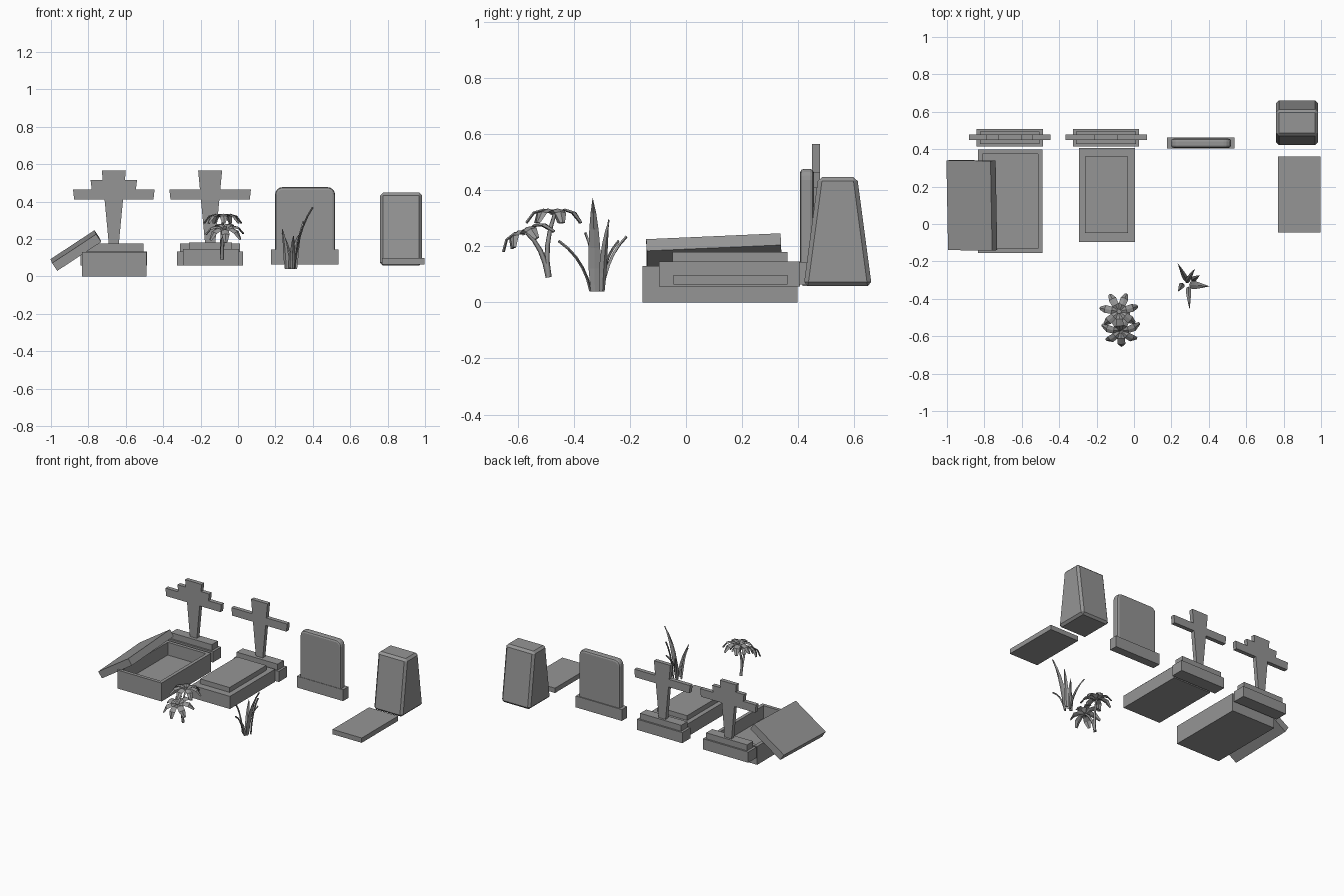
import bpy, bmesh, math
from mathutils import Vector, Matrix

if "Cube" in bpy.data.objects:
    bpy.data.objects.remove(bpy.data.objects["Cube"], do_unlink=True)

stone = bpy.data.materials.new("stone_grey")
stone.use_nodes = True
GREY = (0.3, 0.3, 0.3, 1)
stone.diffuse_color = GREY
stone.node_tree.nodes["Principled BSDF"].inputs["Base Color"].default_value = GREY


def finish(bm, name):
    bmesh.ops.recalc_face_normals(bm, faces=bm.faces)
    mesh = bpy.data.meshes.new(name)
    bm.to_mesh(mesh)
    bm.free()
    mesh.materials.append(stone)
    obj = bpy.data.objects.new(name, mesh)
    bpy.context.collection.objects.link(obj)
    return obj


def add_bevel(obj, width, segments=1):
    mod = obj.modifiers.new("edge_bevel", "BEVEL")
    mod.width, mod.segments = width, segments
    mod.limit_method = "ANGLE"


def prism(name, profile, y0, y1):
    """Extrude an (x, z) outline along y."""
    bm = bmesh.new()
    face = bm.faces.new([bm.verts.new((x, y0, z)) for x, z in profile])
    new = bmesh.ops.extrude_face_region(bm, geom=[face])["geom"]
    verts = [v for v in new if isinstance(v, bmesh.types.BMVert)]
    bmesh.ops.translate(bm, verts=verts, vec=(0, y1 - y0, 0))
    return finish(bm, name)


def box(name, x0, x1, y0, y1, z0, z1):
    return prism(name, [(x0, z0), (x1, z0), (x1, z1), (x0, z1)], y0, y1)


def add_ribbon(bm, path, widths, thick):
    """Sweep a flat diamond section along a path; the last point is a tip."""
    rings = []
    flat = path[-1] - path[0]
    side = Vector((-flat.y, flat.x, 0)).normalized()
    for i, (p, w) in enumerate(zip(path, widths)):
        tangent = path[min(i + 1, len(path) - 1)] - path[max(i - 1, 0)]
        up = tangent.cross(side).normalized()
        offsets = (side * w, up * thick, -side * w, -up * thick)
        rings.append([bm.verts.new(p + o) for o in offsets])
    for a, b in zip(rings, rings[1:]):
        for k in range(4):
            n = (k + 1) % 4
            bm.faces.new((a[k], a[n], b[n], b[k]))
    bm.faces.new(rings[0])
    bm.faces.new(rings[-1])


def bezier(a, b, c, steps):
    a, b, c = Vector(a), Vector(b), Vector(c)
    ts = [i / steps for i in range(steps + 1)]
    return [a * (1 - t) ** 2 + b * 2 * t * (1 - t) + c * t * t for t in ts]


# Stepped plinths and tapered crosses
def cross(name, cx, double_bar):
    def post(z):
        return 0.027 + 0.037 * (z - 0.175) / 0.39
    half = [(post(0.175), 0.175), (post(0.41), 0.41), (0.212, 0.41), (0.218, 0.465)]
    if double_bar:
        half += [(0.118, 0.465), (0.124, 0.514), (post(0.514), 0.514)]
    else:
        half += [(post(0.465), 0.465)]
    half += [(post(0.566), 0.566)]
    outline = half + [(-x, z) for x, z in reversed(half)]
    prism(name + "_cross", [(cx + x, z) for x, z in outline], 0.45, 0.479)
    box(name + "_plinth", cx - 0.177, cx + 0.177, 0.415, 0.507, 0.058, 0.133)
    box(name + "_plinth_step", cx - 0.16, cx + 0.16, 0.427, 0.495, 0.133, 0.175)


cross("open_grave", -0.664, True)
cross("closed_grave", -0.149, False)

# Open grave: a trough with an inset, sunken floor
bm = bmesh.new()
place = Matrix.Translation((-0.662, 0.122, 0.065)) @ Matrix.Diagonal((0.346, 0.553, 0.13, 1))
bmesh.ops.create_cube(bm, size=1, matrix=place)
bm.normal_update()
top = max(bm.faces, key=lambda f: f.calc_center_median().z)
bmesh.ops.inset_region(bm, faces=[top], thickness=0.034)
hole = bmesh.ops.extrude_face_region(bm, geom=[top])["geom"]
bmesh.ops.translate(bm, vec=(0, 0, -0.09),
                    verts=[v for v in hole if isinstance(v, bmesh.types.BMVert)])
if top.is_valid:
    bmesh.ops.delete(bm, geom=[top], context="FACES_ONLY")
finish(bm, "open_grave_trough")

# Lid slid off the open grave
lid = box("open_grave_lid", -0.141, 0.141, -0.24, 0.24, -0.025, 0.025)
lid.location = (-0.867, 0.1, 0.138)
lid.rotation_euler = (math.radians(3), math.radians(-33.3), math.radians(-0.6))

# Closed grave
box("closed_grave_base", -0.295, 0.005, -0.097, 0.406, 0.057, 0.146)
box("closed_grave_slab", -0.262, -0.032, -0.048, 0.362, 0.146, 0.18)

# Rounded headstone on a low foot
outline = [(0.198, 0.064), (0.519, 0.064)]
R = 0.04
for cx, start in ((0.519 - R, 0), (0.198 + R, 90)):
    for i in range(5):
        a = math.radians(start + i * 22.5)
        outline.append((cx + R * math.cos(a), 0.477 - R + R * math.sin(a)))
headstone = prism("headstone", outline, 0.407, 0.456)
mod = headstone.modifiers.new("edge_bevel", "BEVEL")
mod.width, mod.segments, mod.limit_method = 0.014, 2, "ANGLE"
mod.angle_limit = math.radians(50)
box("headstone_foot", 0.177, 0.538, 0.404, 0.463, 0.064, 0.144)

# Tapered monument with chamfered edges and its ground slab
monument = box("monument", 0.76, 0.984, 0.42, 0.663, 0.058, 0.448)
for v in monument.data.vertices:
    if v.co.z > 0.3:
        v.co.y = 0.472 if v.co.y < 0.5 else 0.611
add_bevel(monument, 0.015)
box("monument_slab", 0.77, 0.998, -0.045, 0.362, 0.064, 0.098)

# Grass clump: (base, tip, half width)
BLADES = [
    ((0.30, -0.325), (0.40, -0.333, 0.37), 0.022),
    ((0.28, -0.30), (0.235, -0.212, 0.235), 0.014),
    ((0.29, -0.34), (0.297, -0.455, 0.22), 0.014),
    ((0.26, -0.32), (0.237, -0.36, 0.25), 0.016),
    ((0.31, -0.30), (0.35, -0.275, 0.295), 0.016),
    ((0.28, -0.31), (0.325, -0.24, 0.22), 0.014),
]
bm = bmesh.new()
for (bx, by), tip, w in BLADES:
    bend = (bx + (tip[0] - bx) * 0.2, by + (tip[1] - by) * 0.2, 0.04 + (tip[2] - 0.04) * 0.65)
    widths = [w * k for k in (0.7, 1, 0.95, 0.75, 0.45, 0.04)]
    add_ribbon(bm, bezier((bx, by, 0.04), bend, tip, 5), widths, 0.005)
finish(bm, "grass_clump")


# Flowers: drooping petals around a head, on a bent stem
def flower(name, head, tilt, petals, bend):
    bm = bmesh.new()
    arch = [(0.004, 0.0), (0.04, 0.012), (0.075, 0.002), (0.102, -0.034)]
    for i in range(petals):
        a = math.tau * (i + 0.3) / petals
        path = [Vector((r * math.cos(a), r * math.sin(a), z)) for r, z in arch]
        add_ribbon(bm, path, (0.008, 0.019, 0.021, 0.009), 0.005)
    bmesh.ops.create_cone(bm, cap_ends=True, segments=6, radius1=0.016, radius2=0.012,
                          depth=0.02, matrix=Matrix.Translation((0, 0, 0.004)))
    obj = finish(bm, name + "_head")
    obj.location = head
    obj.rotation_euler.x = math.radians(tilt)

    curve = bpy.data.curves.new(name + "_stem", "CURVE")
    curve.dimensions = "3D"
    curve.bevel_depth, curve.bevel_resolution = 0.011, 0
    curve.use_fill_caps = True
    spline = curve.splines.new("POLY")
    points = bezier((-0.085, -0.49, 0.09), bend, head, 4)
    spline.points.add(len(points) - 1)
    for i, (sp, p) in enumerate(zip(spline.points, points)):
        sp.co = (*p, 1)
        sp.radius = 1 - 0.1 * i
    curve.materials.append(stone)
    stem = bpy.data.objects.new(name + "_stem", curve)
    bpy.context.collection.objects.link(stem)


flower("tall_flower", (-0.08, -0.468, 0.318), 0, 7, (-0.09, -0.51, 0.2))
flower("low_flower", (-0.07, -0.57, 0.25), 22, 7, (-0.085, -0.51, 0.2))
